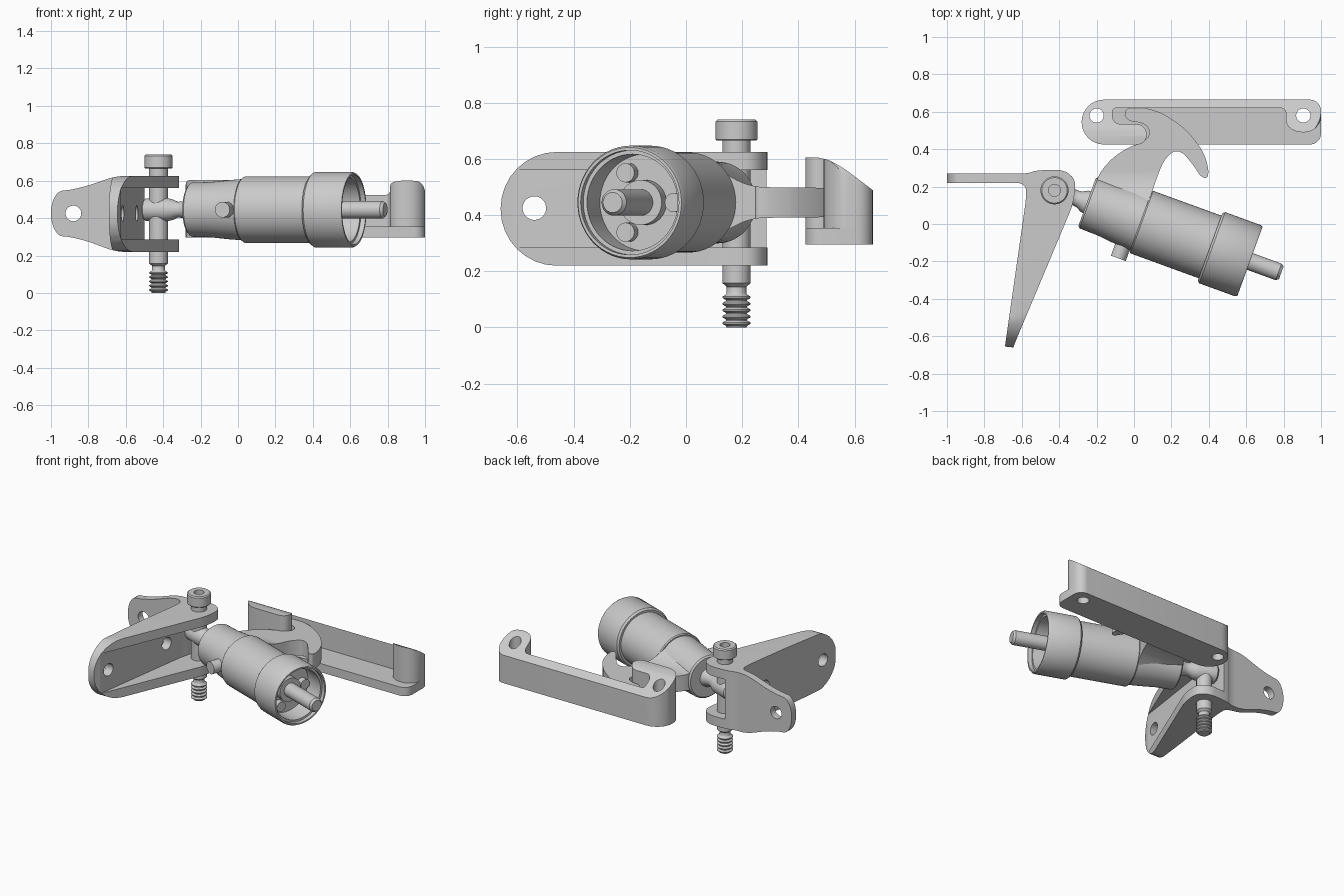
import bpy, bmesh, math
from mathutils import Vector

if "Cube" in bpy.data.objects:
    bpy.data.objects.remove(bpy.data.objects["Cube"])


def finish(name, bm):
    bmesh.ops.remove_doubles(bm, verts=bm.verts, dist=1e-5)
    bmesh.ops.recalc_face_normals(bm, faces=bm.faces)
    me = bpy.data.meshes.new(name)
    bm.to_mesh(me)
    bm.free()
    ob = bpy.data.objects.new(name, me)
    bpy.context.collection.objects.link(ob)
    return ob


def smooth(ob):
    bpy.ops.object.select_all(action='DESELECT')
    ob.select_set(True)
    bpy.context.view_layer.objects.active = ob
    bpy.ops.object.shade_smooth_by_angle(angle=math.radians(32))
    return ob


def rounded(pts, seg=8):
    """Polygon of (x, y[, corner size]) with softened corners."""
    out, n = [], len(pts)
    for i, p in enumerate(pts):
        c = Vector(p[:2])
        r = p[2] if len(p) > 2 else 0
        if r == 0:
            out.append(c)
            continue
        a, b = Vector(pts[i - 1][:2]) - c, Vector(pts[(i + 1) % n][:2]) - c
        p0 = c + a.normalized() * min(r, a.length * .495)
        p3 = c + b.normalized() * min(r, b.length * .495)
        p1, p2 = p0.lerp(c, .55), p3.lerp(c, .55)
        for k in range(seg + 1):
            t = k / seg
            u = 1 - t
            out.append(p0 * u**3 + p1 * 3 * u * u * t + p2 * 3 * u * t * t + p3 * t**3)
    return out


def prism(name, pts, axis, lo, hi):
    place = {'z': lambda a, b, c: (a, b, c), 'y': lambda a, b, c: (a, c, b),
             'x': lambda a, b, c: (c, a, b)}[axis]
    bm = bmesh.new()
    pts = rounded(pts)
    v0 = [bm.verts.new(place(p.x, p.y, lo)) for p in pts]
    v1 = [bm.verts.new(place(p.x, p.y, hi)) for p in pts]
    bm.faces.new(v0)
    bm.faces.new(v1)
    for i in range(len(pts)):
        j = (i + 1) % len(pts)
        bm.faces.new((v0[i], v0[j], v1[j], v1[i]))
    return finish(name, bm)


def lathe(name, profile, origin, direction, n=56):
    """Revolve (distance along axis, radius) points."""
    bm = bmesh.new()
    vs = [bm.verts.new((r, 0, s)) for s, r in profile]
    es = [bm.edges.new(e) for e in zip(vs, vs[1:])]
    bmesh.ops.spin(bm, geom=vs + es, axis=(0, 0, 1), cent=(0, 0, 0),
                   steps=n, angle=math.tau)
    m = Vector(direction).to_track_quat('Z', 'Y').to_matrix().to_4x4()
    m.translation = Vector(origin)
    bm.transform(m)
    return finish(name, bm)


def rod(name, r, lo, hi, origin, direction, n=32):
    return lathe(name, [(lo, 0), (lo, r), (hi, r), (hi, 0)], origin, direction, n)


def boolean(ob, cutter, op='DIFFERENCE'):
    mod = ob.modifiers.new('cut', 'BOOLEAN')
    mod.operation, mod.solver, mod.object = op, 'EXACT', cutter
    dg = bpy.context.evaluated_depsgraph_get()
    me = bpy.data.meshes.new_from_object(ob.evaluated_get(dg))
    ob.modifiers.clear()
    ob.data = me
    bpy.data.objects.remove(cutter)


# Shared axes: pivot, and the tilted cylinder axis through it
P = Vector((-.425, .18, .445))
ang = math.radians(-20)
D = Vector((math.cos(ang), math.sin(ang), 0))
N = Vector((math.sin(ang), -math.cos(ang), 0))
X, Y, Z = (1, 0, 0), (0, 1, 0), (0, 0, 1)

# Hinge bracket: plan outline trimmed by its side and front outlines
bracket = prism('hinge_bracket', [
    (-1, .22), (-1, .27), (-.56, .27, .04), (-.52, .29, .1), (-.315, .29, .11),
    (-.315, .13, .07), (-.63, -.62, .03), (-.645, -.66), (-.69, -.655),
    (-.575, .15, .05), (-.58, .22, .05)], 'z', .22, .625)
boolean(bracket, prism('trim', [
    (-.66, .22, .2), (.4, .22), (.4, .625), (-.66, .625, .2)], 'x', -1.2, 0), 'INTERSECT')
boolean(bracket, prism('trim', [
    (-1, .305, .12), (-1, .545, .12), (-.87, .55, .1), (-.65, .626, .05), (-.2, .626),
    (-.2, .219), (-.65, .219, .05), (-.87, .30, .1)], 'y', -1, 1), 'INTERSECT')
boolean(bracket, prism('channel', [
    (-.642, -.72), (-.522, .12, .05), (-.50, .20), (-.50, .40), (-.2, .40), (-.2, -.72)],
    'z', .285, .56))
boolean(bracket, rod('hole', .042, .1, .4, (-.88, 0, .425), Y))
for y in (-.54, -.01):
    boolean(bracket, rod('hole', .042, -.8, -.45, (0, y, .425), X))
smooth(bracket)

# Pivot bolt with socket head and thread
bolt = [(0, 0), (0, .036)]
for i in range(5):
    z = .006 + i * .023
    bolt += [(z, .038), (z + .007, .05), (z + .012, .05), (z + .019, .038)]
bolt += [(.122, .035), (.145, .035), (.158, .05), (.665, .05), (.665, .07), (.67, .075),
         (.733, .075), (.74, .068), (.74, .032), (.70, .032), (.70, 0)]
smooth(lathe('pivot_bolt', bolt, (P.x, P.y, 0), Z, 36))

# Cylinder assembly, turned around the tilted axis
turned = {
    'rod_end': [(-.08, 0), (-.08, .05), (-.07, .06), (.05, .062), (.08, .055), (.11, .042),
                (.14, .044), (.17, .06), (.22, .065), (.22, 0)],
    'hook_sleeve': [(.185, 0), (.185, .135), (.195, .145), (.30, .148), (.40, .158),
                    (.495, .165), (.495, 0)],
    'cylinder_body': [(.49, 0), (.49, .172), (.497, .178), (.90, .178), (.90, 0)],
    'end_cap': [(.885, 0), (.885, .192), (.897, .2025), (1.1, .2025), (1.112, .196),
                (1.112, .186), (1.085, .186), (1.085, .172), (.95, .172), (.95, .08),
                (1.0, .08), (1.0, 0)],
    'piston_rod': [(.94, 0), (.94, .047), (1.275, .047), (1.29, .036), (1.29, 0)],
}
for name, prof in turned.items():
    smooth(lathe(name, prof, P, D))
smooth(rod('sleeve_stop_pin', .042, .08, .225, P + D * .445, N))
for i in range(3):
    a = math.tau * i / 3
    off = N * math.cos(a) * -.122 + Vector(Z) * math.sin(a) * .122
    smooth(rod('cap_boss_%d' % (i + 1), .034, .94, .99, P + off, D, 20))

# Hook: plan outline, flaring in height towards the sleeve
hook = prism('latch_hook', [
    (-.15, .1), (-.205, .22, .03), (-.17, .30, 1), (-.06, .40, 1), (.06, .44, 1),
    (.09, .49, 1), (.06, .54, 1), (-.03, .55, .03), (-.05, .58), (-.045, .617, .02),
    (.06, .63, 1), (.22, .56, 1), (.35, .43, 1), (.40, .31, 1), (.395, .243, .02),
    (.36, .25, .02), (.30, .34, 1), (.24, .40, 1), (.18, .37, 1), (.13, .28, 1),
    (.05, .02)], 'z', .2, .7)
flare = [(-.05, .17), (.1, .13), (.17, .083), (.24, .055), (.7, .05)]
boolean(hook, prism('flare', [(y, P.z - h, .04) for y, h in flare] +
                    [(y, P.z + h, .04) for y, h in reversed(flare)], 'x', -1, 1), 'INTERSECT')
smooth(hook)

# Keeper: floor plate, plus wall and posts under one sloped top
floor = prism('keeper_floor', [
    (-.28, .425, .12), (1, .425, .06), (1, .665, .06), (-.28, .665, .12)], 'z', .295, .355)
posts = prism('keeper_wall_and_posts', [
    (-.28, .665, .12), (-.28, .425, .12), (.068, .425, .05), (.068, .535, .06),
    (-.115, .535, .04), (-.115, .62, .02), (.813, .62, .03), (.813, .49, .09),
    (1, .49, .09), (1, .665, .06)], 'z', .30, .7)
boolean(posts, prism('slope', [
    (.3, .2), (.7, .2), (.7, .462), (.665, .489), (.53, .592, .08), (.47, .605),
    (.3, .605)], 'x', -1, 2), 'INTERSECT')
boolean(posts, prism('round_ends', [
    (-.285, .2), (1, .2), (1, .606, .07), (-.285, .606, .02)], 'y', 0, 1), 'INTERSECT')
for part in (floor, posts):
    for x in (-.2, .905):
        boolean(part, rod('hole', .038, 0, 1, (x, .58, 0), Z))
    smooth(part)
